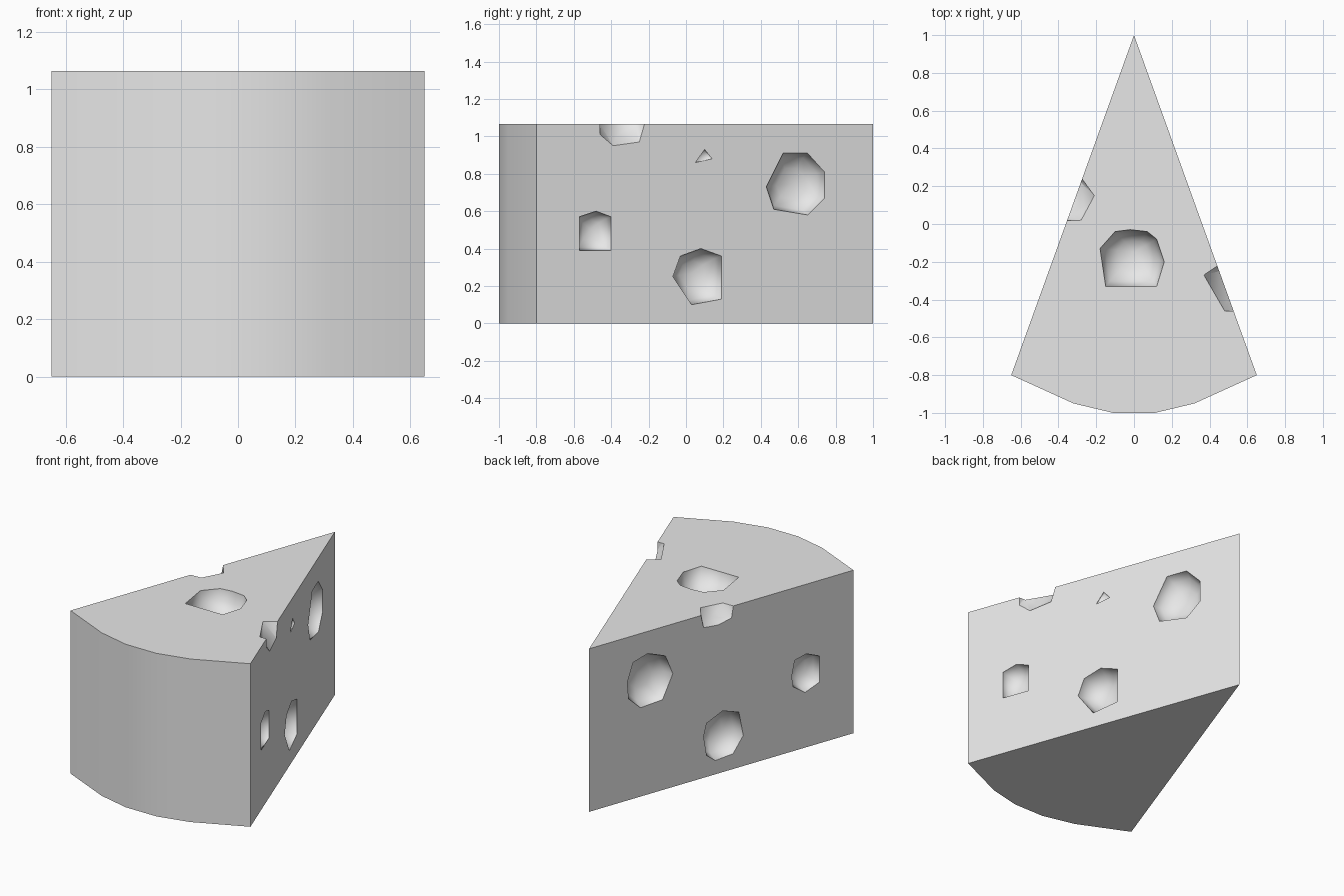
import bpy, bmesh
from mathutils import Vector

default = bpy.data.objects.get("Cube")
if default:
    bpy.data.objects.remove(default, do_unlink=True)

HEIGHT, HALF, BACK = 1.065, 0.65, -0.8
UP = Vector((0, 0, 1))

grey = bpy.data.materials.new("light grey")
grey.use_nodes = True
grey.diffuse_color = (0.8, 0.8, 0.8, 1)
grey.node_tree.nodes["Principled BSDF"].inputs["Base Color"].default_value = grey.diffuse_color


def make_object(name, bm):
    bmesh.ops.recalc_face_normals(bm, faces=bm.faces)
    mesh = bpy.data.meshes.new(name)
    bm.to_mesh(mesh)
    bm.free()
    mesh.materials.append(grey)
    obj = bpy.data.objects.new(name, mesh)
    bpy.context.collection.objects.link(obj)
    return obj


def on_side(side, y, z):
    """Point on one of the two slanted cut faces."""
    return Vector((side * HALF * (1 - y) / (1 - BACK), y, z))


def side_normal(side):
    return Vector((side * (1 - BACK), HALF, 0)).normalized()


def add_hull(bm, points):
    verts = [bm.verts.new(p) for p in points]
    bmesh.ops.convex_hull(bm, input=verts)
    loose = [v for v in bm.verts if not v.link_faces]
    bmesh.ops.delete(bm, geom=loose, context="VERTS")


def add_pit(bm, outline, normal, depth):
    """Rounded pit below a polygonal rim."""
    centre = sum(outline, Vector()) / len(outline)
    points = []
    for scale, drop in ((1, -0.05), (1, 0.005), (0.85, depth * 0.55), (0.5, depth * 0.92)):
        points += [centre + (p - centre) * scale - normal * drop for p in outline]
    add_hull(bm, points + [centre - normal * depth])


def add_notch(bm, side, rim, low, inner):
    """Bite out of the upper edge of a cut face."""
    out = side_normal(side) * 0.05
    lift = UP * 0.05
    points = []
    for y in rim:
        p = on_side(side, y, HEIGHT)
        points += [p + out, p + lift, p + out + lift]
    lows = [on_side(side, y, z) for y, z in low]
    inners = [Vector((x, y, HEIGHT)) for x, y in inner]
    points += lows + [p + out for p in lows]
    points += inners + [p + lift for p in inners]
    middle = sum(lows, Vector()) / len(lows) + sum(inners, Vector()) / len(inners)
    points.append(middle / 2 - out * 0.4 - lift * 0.4)
    add_hull(bm, points)


# Wedge body with a faceted, smooth shaded rind
arc = [(HALF, BACK), (0.32, -0.95), (0.11, -1)]
outline = [(0, 1)] + arc + [(-x, y) for x, y in reversed(arc)]
bm = bmesh.new()
base = bm.faces.new([bm.verts.new((x, y, 0)) for x, y in outline])
extruded = bmesh.ops.extrude_face_region(bm, geom=[base])["geom"]
bmesh.ops.translate(bm, vec=UP * HEIGHT,
                    verts=[g for g in extruded if isinstance(g, bmesh.types.BMVert)])
bmesh.ops.recalc_face_normals(bm, faces=bm.faces)
for face in bm.faces:
    face.smooth = face.normal.y < -0.3
wedge = make_object("cheese_wedge", bm)

# Pits in the cut faces: side, depth, rim as (y, z)
side_pits = [
    (1, 0.1, [(0.52, 0.91), (0.65, 0.91), (0.74, 0.81), (0.74, 0.67),
              (0.65, 0.58), (0.47, 0.61), (0.43, 0.73)]),
    (1, 0.08, [(-0.57, 0.39), (-0.57, 0.57), (-0.48, 0.6), (-0.4, 0.57), (-0.4, 0.39)]),
    (1, 0.11, [(0.03, 0.1), (-0.07, 0.25), (-0.03, 0.36), (0.08, 0.4),
               (0.19, 0.36), (0.19, 0.13)]),
    (1, 0.02, [(0.1, 0.93), (0.05, 0.86), (0.14, 0.88)]),
    (-1, 0.1, [(0.74, 0.77), (0.7, 0.89), (0.6, 0.92), (0.48, 0.87),
               (0.43, 0.74), (0.5, 0.59), (0.65, 0.58), (0.73, 0.66)]),
    (-1, 0.08, [(-0.38, 0.49), (-0.4, 0.59), (-0.48, 0.61), (-0.57, 0.57),
                (-0.57, 0.4), (-0.47, 0.36), (-0.39, 0.42)]),
    (-1, 0.11, [(0.22, 0.27), (0.2, 0.35), (0.09, 0.4), (-0.02, 0.36),
                (-0.05, 0.2), (0.02, 0.1), (0.14, 0.09), (0.2, 0.14)]),
]
bm = bmesh.new()
for side, depth, rim in side_pits:
    add_pit(bm, [on_side(side, y, z) for y, z in rim], side_normal(side), depth)

# Pit in the top
top_rim = [(-0.02, -0.03), (-0.1, -0.04), (-0.18, -0.13), (-0.15, -0.33),
           (0.12, -0.33), (0.16, -0.2), (0.12, -0.08), (0.07, -0.04)]
add_pit(bm, [Vector((x, y, HEIGHT)) for x, y in top_rim], UP, 0.13)

# Notches in the upper edges
add_notch(bm, 1, (-0.46, -0.21), [(-0.46, 1.01), (-0.39, 0.95), (-0.25, 0.97)],
          [(0.37, -0.27), (0.48, -0.46)])
add_notch(bm, -1, (0.25, 0.01), [(0.22, 0.98), (0.12, 0.97), (0.03, 0.99)],
          [(-0.21, 0.15), (-0.28, 0.02)])
for face in bm.faces:
    face.smooth = True
cutter = make_object("hole_cutter", bm)
cutter.hide_render = True

# Cut the holes
cut = wedge.modifiers.new("holes", "BOOLEAN")
cut.operation = "DIFFERENCE"
cut.solver = "EXACT"
cut.object = cutter
bpy.context.view_layer.objects.active = wedge
wedge.select_set(True)
bpy.ops.object.modifier_apply(modifier=cut.name)
bpy.data.objects.remove(cutter, do_unlink=True)
